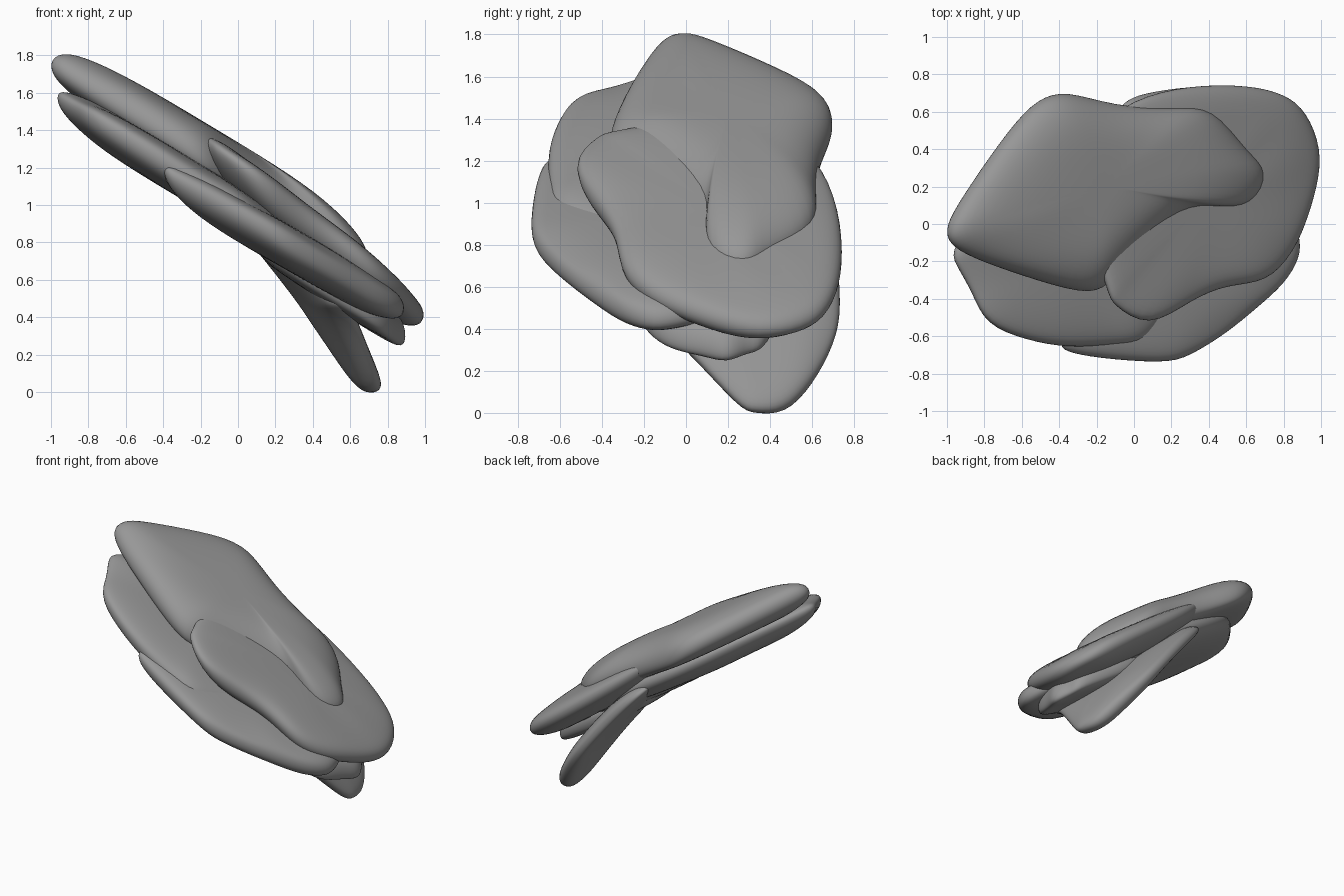
import bpy, bmesh, random
from mathutils import Vector

random.seed(4)

# dark stone
stone = bpy.data.materials.new("stone")
stone.diffuse_color = (0.31, 0.31, 0.31, 1)


def slab(name, outline, place, up, down, edge=0.05, hub=None):
    """Rounded stone slab: outline rings rise to a flat crown above and below a sloping sheet."""
    pts = [Vector(p) for p in outline]
    n = len(pts)
    # push corners out a little, since smoothing pulls them in
    pts = [pts[i] + (pts[i] - (pts[i - 1] + pts[(i + 1) % n]) / 2) * 0.48 for i in range(n)]
    c = Vector(hub) if hub else sum(pts, Vector((0, 0))) / n
    levels = [(0.3, up, 0), (0.66, up * 0.94, 0.006), (0.9, edge + (up - edge) * 0.5, 0.014),
              (0.99, edge * 0.8, 0.008), (0.985, -edge * 0.7, 0.008),
              (0.88, -edge - (down - edge) * 0.45, 0.012), (0.64, -down * 0.94, 0.006),
              (0.3, -down, 0)]
    bm = bmesh.new()
    rings = []
    for s, h, j in levels:
        ring = []
        for p in pts:
            q = c + (p - c) * s
            ring.append(bm.verts.new(place(q.x, q.y, h + random.uniform(-j, j))))
        rings.append(ring)
    for a, b in zip(rings, rings[1:]):
        for i in range(n):
            k = (i + 1) % n
            bm.faces.new((a[i], a[k], b[k], b[i]))
    for ring, h in ((rings[0], up), (rings[-1], -down)):
        v = bm.verts.new(place(c.x, c.y, h))
        for i in range(n):
            bm.faces.new((ring[i], ring[(i + 1) % n], v))
    bmesh.ops.recalc_face_normals(bm, faces=bm.faces)
    me = bpy.data.meshes.new(name)
    bm.to_mesh(me)
    bm.free()
    me.materials.append(stone)
    for f in me.polygons:
        f.use_smooth = True
    ob = bpy.data.objects.new(name, me)
    bpy.context.collection.objects.link(ob)
    sub = ob.modifiers.new("smooth", 'SUBSURF')
    sub.levels = sub.render_levels = 2
    return ob


def slope(z0, k, ky=0.0):
    """Sheet falling towards +x, and slightly towards +y."""
    return lambda x, y, h: (x, y, z0 - k * x - ky * y + h)


# top slab
slab("top_slab",
     [(-1, -0.02), (-0.94, 0.12), (-0.69, 0.48), (-0.52, 0.65), (-0.35, 0.7), (-0.1, 0.645),
      (0.2, 0.62), (0.42, 0.6), (0.6, 0.4), (0.7, 0.28), (0.63, 0.12), (0.46, 0.09),
      (0.28, 0.06), (0.02, -0.16), (-0.14, -0.32), (-0.3, -0.36), (-0.6, -0.28),
      (-0.85, -0.19), (-0.98, -0.11)],
     slope(1.135, 0.6), 0.2, 0.1, 0.055, hub=(-0.15, 0.2))

# broad slab at the lower right, tucked under the top slab
slab("right_slab",
     [(-0.15, -0.33), (-0.1, -0.43), (0.08, -0.53), (0.3, -0.42), (0.5, -0.34), (0.7, -0.3),
      (0.84, -0.16), (0.92, 0), (0.98, 0.2), (0.995, 0.4), (0.92, 0.59), (0.8, 0.69),
      (0.6, 0.74), (0.3, 0.735), (0, 0.65), (-0.2, 0.45), (-0.25, 0.05)],
     slope(1.17, 0.74, 0.08), 0.1, 0.18, hub=(0.4, 0.15))

# second slab under the top slab at the upper left
slab("left_slab",
     [(-0.95, -0.1), (-0.95, -0.22), (-0.87, -0.37), (-0.78, -0.53), (-0.57, -0.62),
      (-0.35, -0.66), (-0.1, -0.65), (0.06, -0.62), (0.2, -0.45), (0.4, -0.1), (0.42, 0.3),
      (0.3, 0.55), (0.05, 0.6), (-0.25, 0.56), (-0.52, 0.42), (-0.76, 0.15)],
     slope(0.99, 0.6), 0.11, 0.14)

# lower front slab
slab("lower_slab",
     [(-0.4, -0.6), (-0.35, -0.68), (-0.18, -0.72), (0.13, -0.74), (0.3, -0.7), (0.5, -0.58),
      (0.66, -0.45), (0.8, -0.32), (0.88, -0.18), (0.88, -0.04), (0.78, 0.2), (0.6, 0.42),
      (0.3, 0.5), (0, 0.4), (-0.25, 0.1), (-0.38, -0.3)],
     slope(0.95, 0.57), 0.1, 0.15)

# small broken wedge at the low end
slab("lower_wedge",
     [(0.2, -0.25), (0.45, -0.26), (0.68, -0.2), (0.8, -0.08), (0.86, 0.08), (0.9, 0.2),
      (0.84, 0.3), (0.8, 0.38), (0.6, 0.44), (0.3, 0.45), (0.1, 0.2)],
     slope(0.86, 0.63), 0.12, 0.09, 0.05)


# steep supporting slab that touches the ground, curving over as it rises
def lean(y, z, h):
    return (0.71 - 0.42 * z - 0.3 * z * z - 0.14 * (y - 0.35) + h, y, z)


slab("support_slab",
     [(-0.22, 0.5), (-0.16, 0.43), (0, 0.29), (0.23, 0.05), (0.33, 0.005), (0.47, 0.01),
      (0.6, 0.14), (0.7, 0.33), (0.735, 0.52), (0.71, 0.8), (0.65, 0.98), (0.5, 1.02),
      (0.2, 0.9), (-0.1, 0.7)],
     lean, 0.1, 0.1, 0.045)
